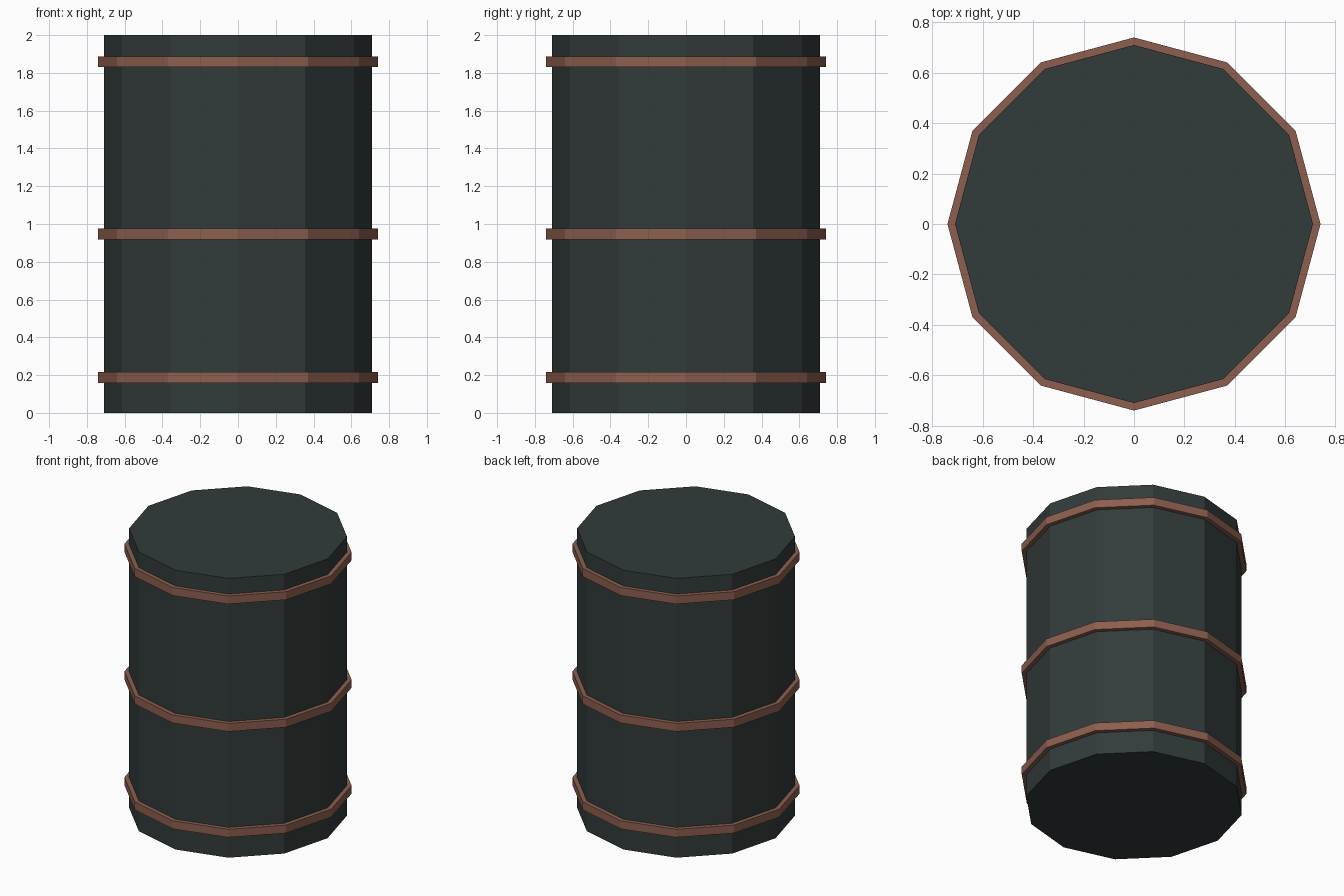
import bpy, bmesh, math

if "Cube" in bpy.data.objects:
    bpy.data.objects.remove(bpy.data.objects["Cube"])

SIDES = 12


def material(name, rgb):
    m = bpy.data.materials.new(name)
    m.diffuse_color = (*rgb, 1)
    m.use_nodes = True
    m.node_tree.nodes["Principled BSDF"].inputs["Base Color"].default_value = m.diffuse_color
    return m


def add_object(name, bm, mat):
    bmesh.ops.recalc_face_normals(bm, faces=bm.faces)
    me = bpy.data.meshes.new(name)
    bm.to_mesh(me)
    bm.free()
    me.materials.append(mat)
    ob = bpy.data.objects.new(name, me)
    bpy.context.collection.objects.link(ob)
    return ob


def circle(bm, radius, z):
    step = 2 * math.pi / SIDES
    return [bm.verts.new((radius * math.cos(i * step), radius * math.sin(i * step), z))
            for i in range(SIDES)]


def bridge(bm, a, b):
    for i in range(SIDES):
        j = (i + 1) % SIDES
        bm.faces.new((a[i], a[j], b[j], b[i]))


dark = material("dark_green_grey", (0.032, 0.044, 0.043))
copper = material("copper_brown", (0.262, 0.114, 0.078))

# Drum body with flat caps
bm = bmesh.new()
bottom, top = circle(bm, 0.71, 0), circle(bm, 0.71, 2)
bridge(bm, bottom, top)
bm.faces.new(bottom)
bm.faces.new(top)
add_object("drum_body", bm, dark)

# Three hoops, square-edged rings seated slightly into the body
for name, z in (("lower_hoop", 0.188), ("middle_hoop", 0.946), ("upper_hoop", 1.859)):
    bm = bmesh.new()
    loops = [circle(bm, r, z + h) for r, h in
             ((0.70, -0.029), (0.74, -0.029), (0.74, 0.029), (0.70, 0.029))]
    for k in range(4):
        bridge(bm, loops[k], loops[(k + 1) % 4])
    add_object(name, bm, copper)
